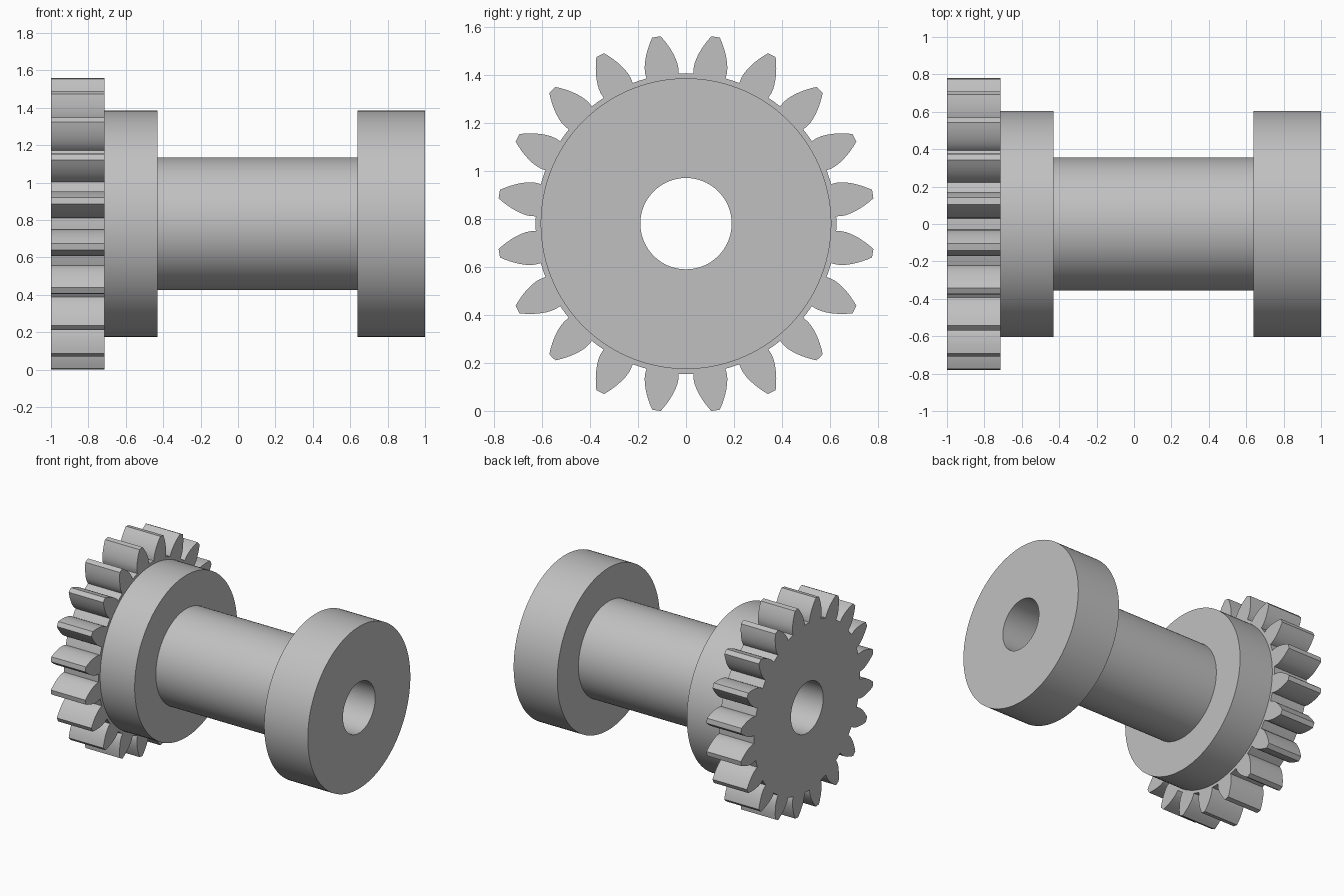
import bpy
import bmesh
from math import sin, cos, acos, tan, radians, pi, sqrt

if "Cube" in bpy.data.objects:
    bpy.data.objects.remove(bpy.data.objects["Cube"])

# Shared dimensions: the axle runs along x
AXIS_Z = 0.78
BORE, SHAFT, FLANGE = 0.19, 0.355, 0.605
GEAR_LEFT, GEAR_RIGHT = -1.0, -0.715
TEETH, STEPS = 20, 6          # STEPS = circle segments per tooth
PITCH_R, TIP_R, ROOT_R = 0.715, 0.787, 0.626
PRESSURE = radians(25)

steel = bpy.data.materials.new("plain grey")
steel.use_nodes = True
grey = (0.53, 0.53, 0.53, 1)
steel.diffuse_color = grey
steel.node_tree.nodes["Principled BSDF"].inputs["Base Color"].default_value = grey


def point(x, radius, angle):
    """Position on a circle round the axle, angle measured from straight up."""
    return (x, radius * sin(angle), AXIS_Z + radius * cos(angle))


def finish(bm, name):
    """Weld the faces and turn them into a named, shaded object."""
    bmesh.ops.remove_doubles(bm, verts=bm.verts, dist=0.0001)
    bmesh.ops.recalc_face_normals(bm, faces=bm.faces)
    mesh = bpy.data.meshes.new(name)
    bm.to_mesh(mesh)
    bm.free()
    mesh.materials.append(steel)
    obj = bpy.data.objects.new(name, mesh)
    bpy.context.collection.objects.link(obj)
    bpy.ops.object.select_all(action="DESELECT")
    obj.select_set(True)
    bpy.context.view_layer.objects.active = obj
    bpy.ops.object.shade_smooth_by_angle(angle=radians(25))


def add_face(bm, coords):
    bm.faces.new([bm.verts.new(c) for c in coords])


# Spool: two flanges and a shaft, turned from one profile round the bore
profile = [(GEAR_RIGHT, FLANGE), (-0.43, FLANGE), (-0.43, SHAFT), (0.64, SHAFT),
           (0.64, FLANGE), (1.0, FLANGE), (1.0, BORE), (GEAR_RIGHT, BORE)]
bm = bmesh.new()
step = 2 * pi / (TEETH * STEPS)
for i in range(TEETH * STEPS):
    a, b = i * step, (i + 1) * step
    for (x0, r0), (x1, r1) in zip(profile, profile[1:]):
        add_face(bm, [point(x0, r0, a), point(x1, r1, a),
                      point(x1, r1, b), point(x0, r0, b)])
finish(bm, "flanged_spool")

# Involute tooth outline as (radius, angle) pairs from gap centre to gap centre
half_pitch = pi / TEETH
base_r = PITCH_R * cos(PRESSURE)
base_half = half_pitch / 2 + tan(PRESSURE) - PRESSURE
flank = [(ROOT_R, -half_pitch), (ROOT_R, -base_half)]
for i in range(8):
    r = base_r + (TIP_R - base_r) * i / 7
    roll = sqrt(max((r / base_r) ** 2 - 1, 0))
    flank.append((r, -(base_half - roll + acos(min(base_r / r, 1)))))
tooth = flank + [(TIP_R, 0)] + [(r, -a) for r, a in reversed(flank)]

# Gear wheel: each sector has a tooth, two side faces and a piece of bore
bm = bmesh.new()
for t in range(TEETH):
    centre = (2 * t + 1) * half_pitch
    outline = [(r, centre + a) for r, a in tooth]
    arc = [centre - half_pitch + i * step for i in range(STEPS + 1)]
    for x, inner in ((GEAR_LEFT, BORE), (GEAR_RIGHT, FLANGE)):
        add_face(bm, [point(x, r, a) for r, a in outline]
                 + [point(x, inner, a) for a in reversed(arc)])
    bore = [(BORE, a) for a in arc]
    for edge in (outline, bore):
        for p, q in zip(edge, edge[1:]):
            add_face(bm, [point(GEAR_LEFT, *p), point(GEAR_LEFT, *q),
                          point(GEAR_RIGHT, *q), point(GEAR_RIGHT, *p)])
finish(bm, "gear_wheel")
